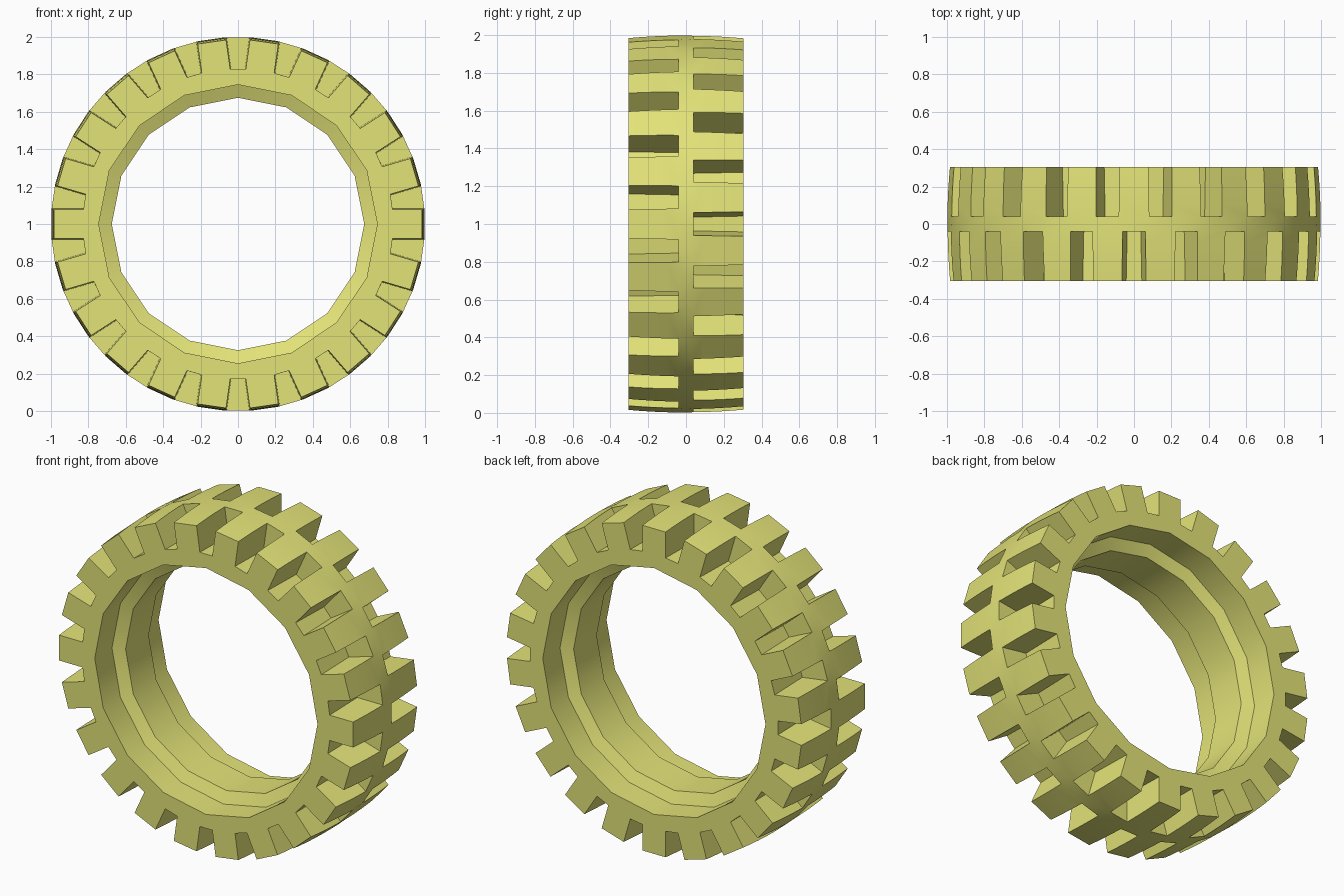
import bpy, bmesh
from math import sin, cos, asin, radians, degrees

if "Cube" in bpy.data.objects:
    bpy.data.objects.remove(bpy.data.objects["Cube"], do_unlink=True)

HALF, RIB, FLOOR = 0.305, 0.04, 0.83   # half width, half centre rib, groove floor radius
CELLS, SIDES = 44, 16                  # tread cells (lug or groove) and bore sides
STEP, TURN = 360 / CELLS, 360 / SIDES
SHOULDER = [HALF, 0.24, 0.17, 0.1, RIB]

bm = bmesh.new()
cache = {}


def vert(angle, r, y):
    """Shared vertex at an angle from the top of the wheel."""
    a = radians(angle)
    key = (round(r * sin(a), 5), round(y, 5), round(r * cos(a), 5))
    if key not in cache:
        cache[key] = bm.verts.new((key[0], y, 1 + key[2]))
    return cache[key]


def face(*verts):
    bm.faces.new(verts)


def is_groove(i, side):
    return (i % 2 == 0) == (side < 0)


def wall_angle(b, r, y):
    """Angle of the lug wall between cells b and b + 1; lugs are parallel-sided blocks."""
    if y == 0:
        return (b + 0.5) * STEP
    half_lug = 0.082 - 0.02 * (abs(y) - RIB)
    lean = degrees(asin(half_lug / r))
    return (b + 1) * STEP - lean if is_groove(b, y) else b * STEP + lean


def top(b, y):
    """Crowned tread surface at cell boundary b."""
    r = 1 - 0.15 * y * y
    return vert(wall_angle(b, r, y), r, y)


def root(b, y):
    """Foot of a lug wall."""
    return vert(wall_angle(b, FLOOR, y), FLOOR, y)


# Centre rib
for i in range(CELLS):
    for y0, y1 in ((-RIB, 0), (0, RIB)):
        face(top(i - 1, y0), top(i, y0), top(i, y1), top(i - 1, y1))

# Staggered lugs and grooves on both shoulders
for side in (-1, 1):
    ys = [side * y for y in SHOULDER]
    outer, inner = ys[0], ys[-1]
    for i in range(CELLS):
        a, b = i - 1, i
        if is_groove(i, side):
            face(root(a, outer), root(b, outer), root(b, inner), root(a, inner))
            face(root(a, inner), root(b, inner), top(b, inner), top(a, inner))
        else:
            for y0, y1 in zip(ys, ys[1:]):
                face(top(a, y0), top(b, y0), top(b, y1), top(a, y1))
            face(root(a, outer), root(b, outer), top(b, outer), top(a, outer))
        face(*[top(b, y) for y in ys], root(b, inner), root(b, outer))

# Stepped bore
BORE = [(0.745, -HALF), (0.745, -0.14), (0.675, -0.11), (0.675, 0.11), (0.745, 0.14), (0.745, HALF)]
for j in range(SIDES):
    for (r0, y0), (r1, y1) in zip(BORE, BORE[1:]):
        face(vert(j * TURN, r0, y0), vert((j + 1) * TURN, r0, y0),
             vert((j + 1) * TURN, r1, y1), vert(j * TURN, r1, y1))

# Flat side walls, zipped by angle between the bore and the lug roots
for y in (-HALF, HALF):
    rim = [(j * TURN, 0, vert(j * TURN, 0.745, y)) for j in range(SIDES)]
    feet = [(wall_angle(b, FLOOR, y), 1, root(b, y)) for b in range(CELLS)]
    last = [rim[-1][2], max(feet, key=lambda f: f[0] % 360)[2]]
    for _, ring, v in sorted(rim + feet, key=lambda p: (p[0] % 360, p[1])):
        face(*last, v)
        last[ring] = v

bmesh.ops.recalc_face_normals(bm, faces=bm.faces)
mesh = bpy.data.meshes.new("tyre")
bm.to_mesh(mesh)
bm.free()
tyre = bpy.data.objects.new("tyre", mesh)
bpy.context.collection.objects.link(tyre)

# Single rubber colour
mat = bpy.data.materials.new("olive_yellow_rubber")
colour = (0.77, 0.77, 0.19, 1)
mat.use_nodes = True
mat.diffuse_color = colour
mat.node_tree.nodes["Principled BSDF"].inputs["Base Color"].default_value = colour
mesh.materials.append(mat)

bpy.ops.object.select_all(action="DESELECT")
tyre.select_set(True)
bpy.context.view_layer.objects.active = tyre
bpy.ops.object.shade_smooth_by_angle(angle=radians(30))
